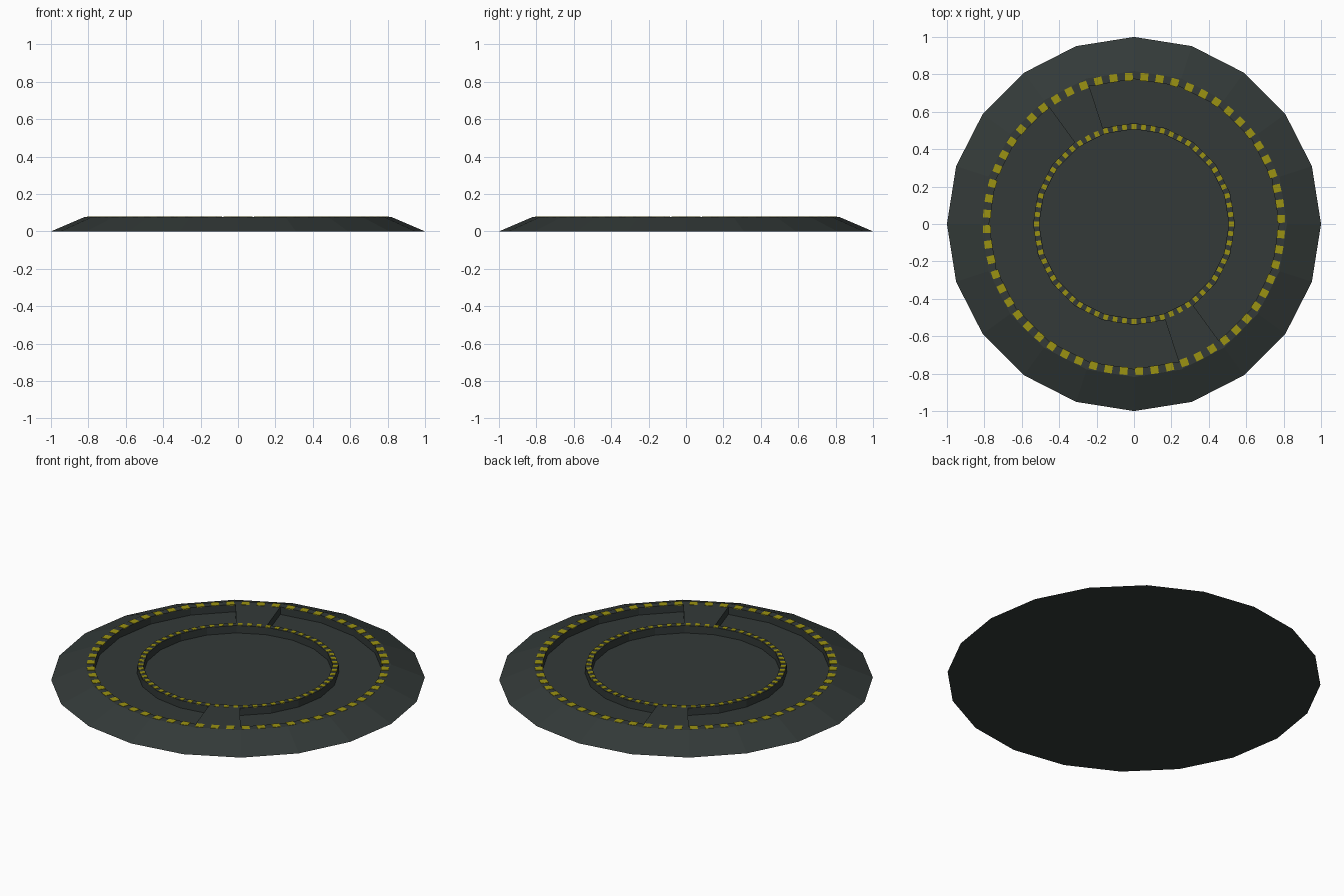
import bpy, bmesh, math

if "Cube" in bpy.data.objects:
    bpy.data.objects.remove(bpy.data.objects["Cube"])

N = 20          # sides of the disc
TOP = 0.078     # rim height
FLOOR = 0.034   # recessed floor height


def material(name, col):
    m = bpy.data.materials.new(name)
    m.diffuse_color = (*col, 1)
    m.use_nodes = True
    m.node_tree.nodes["Principled BSDF"].inputs["Base Color"].default_value = m.diffuse_color
    return m


dark = material("dark grey green", (0.033, 0.042, 0.040))
yellow = material("mustard yellow", (0.33, 0.29, 0.006))


def polar(r, a, z):
    return (r * math.cos(a), r * math.sin(a), z)


def finish(name, bm, mat):
    bmesh.ops.recalc_face_normals(bm, faces=bm.faces)
    me = bpy.data.meshes.new(name)
    bm.to_mesh(me)
    bm.free()
    me.materials.append(mat)
    ob = bpy.data.objects.new(name, me)
    bpy.context.collection.objects.link(ob)
    return ob


# Sloped disc with a raised inner rim, ring trench and sunken centre
profile = [(1.0, 0), (0.818, TOP), (0.775, TOP), (0.775, FLOOR),
           (0.54, FLOOR), (0.54, TOP), (0.507, TOP), (0.507, FLOOR)]
bm = bmesh.new()
rings = [[bm.verts.new(polar(r, math.tau * i / N, z)) for i in range(N)]
         for r, z in profile]
for a, b in zip(rings, rings[1:]):
    for i in range(N):
        j = (i + 1) % N
        bm.faces.new((a[i], a[j], b[j], b[i]))
bm.faces.new(rings[0])
bm.faces.new(rings[-1])
finish("disc_base", bm, dark)

# Two bridges across the trench, each one side of the disc wide
for name, k in (("back_bridge", 6), ("front_bridge", 16)):
    bm = bmesh.new()
    a0, a1 = math.tau * k / N, math.tau * (k + 1) / N
    corners = [(0.54, a0), (0.775, a0), (0.775, a1), (0.54, a1)]
    lo = [bm.verts.new(polar(r, a, FLOOR)) for r, a in corners]
    hi = [bm.verts.new(polar(r, a, TOP)) for r, a in corners]
    bm.faces.new(lo)
    bm.faces.new(hi)
    for i in range(4):
        j = (i + 1) % 4
        bm.faces.new((lo[i], lo[j], hi[j], hi[i]))
    finish(name, bm, dark)


# Rings of thin yellow marker plates on the two rims
def markers(name, count, radius, depth, width, offset):
    bm = bmesh.new()
    for i in range(count):
        a = math.tau * i / count + offset
        new = bmesh.ops.create_cube(bm, size=1)["verts"]
        for v in new:
            x = radius + v.co.x * depth
            y = v.co.y * width
            v.co = (x * math.cos(a) - y * math.sin(a),
                    x * math.sin(a) + y * math.cos(a),
                    TOP + v.co.z * 0.004)
    finish(name, bm, yellow)


markers("outer_markers", 60, 0.787, 0.042, 0.042, math.radians(2))
markers("inner_markers", 64, 0.52, 0.028, 0.025, 0)
